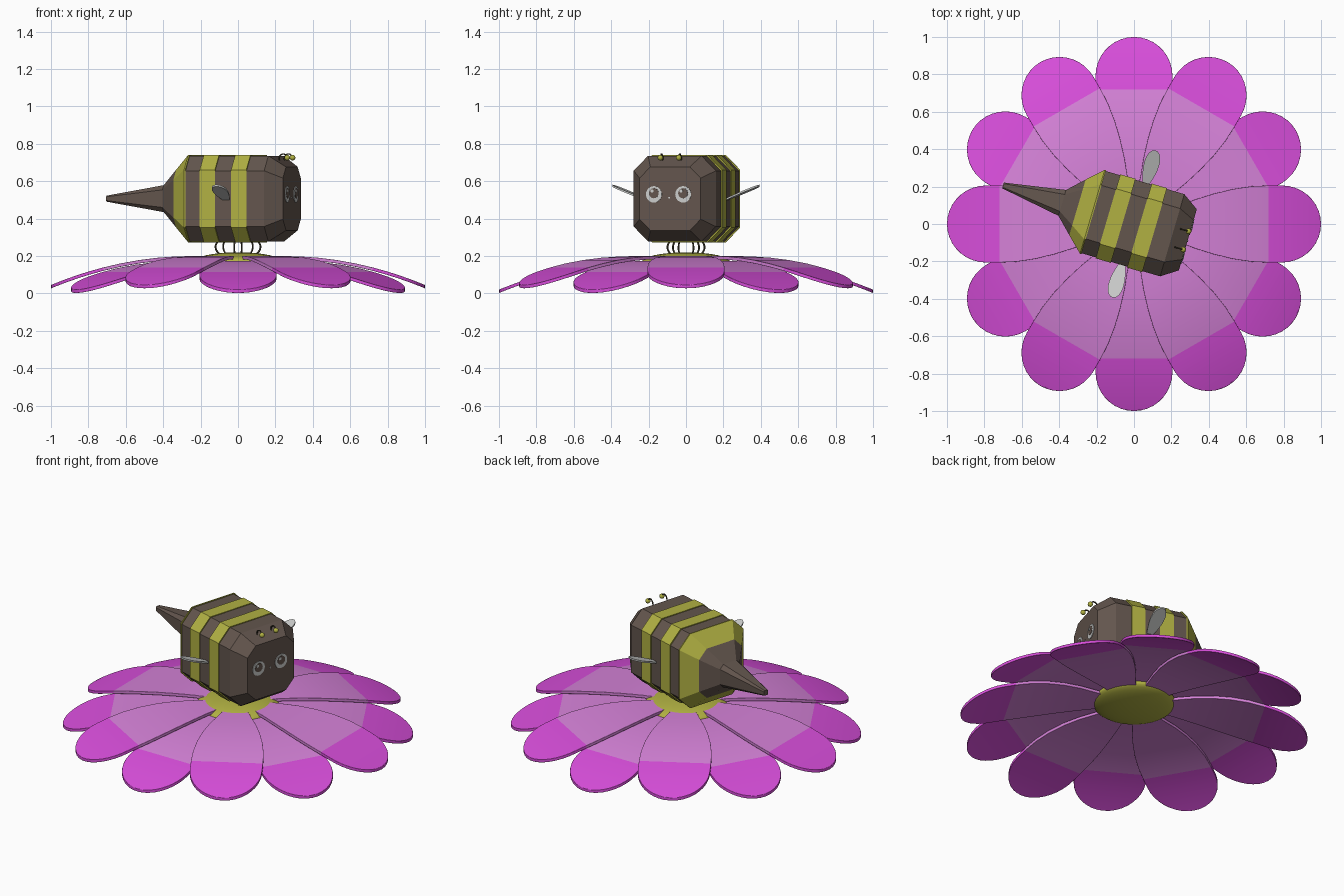
import bpy, bmesh, math
from mathutils import Matrix, Vector

if "Cube" in bpy.data.objects:
    bpy.data.objects.remove(bpy.data.objects["Cube"])


def material(name, rgb):
    m = bpy.data.materials.new(name)
    m.diffuse_color = (*rgb, 1)
    m.use_nodes = True
    m.node_tree.nodes["Principled BSDF"].inputs["Base Color"].default_value = m.diffuse_color
    return m


MAGENTA = material("magenta", (0.68, 0.075, 0.70))
PINK = material("light_pink", (0.66, 0.22, 0.68))
YELLOW = material("yellow", (0.44, 0.44, 0.055))
BROWN = material("brown", (0.125, 0.092, 0.075))
PALE = material("pale_grey", (0.60, 0.61, 0.60))
DARK = material("dark_olive", (0.05, 0.042, 0.025))

# The bee is built along local +x, then turned towards the front right
BEE = Matrix.Rotation(math.radians(-16.4), 4, 'Z')
MID_Z = 0.507


def finish(bm, name, mats, matrix=Matrix(), smooth=None):
    bmesh.ops.recalc_face_normals(bm, faces=bm.faces)
    me = bpy.data.meshes.new(name)
    bm.to_mesh(me)
    bm.free()
    for m in mats:
        me.materials.append(m)
    ob = bpy.data.objects.new(name, me)
    bpy.context.collection.objects.link(ob)
    ob.matrix_world = matrix
    if smooth:
        bpy.ops.object.select_all(action='DESELECT')
        ob.select_set(True)
        bpy.context.view_layer.objects.active = ob
        bpy.ops.object.shade_smooth_by_angle(angle=math.radians(smooth))
    return ob


def ball(name, centre, radii, mat, matrix=Matrix(), seg=16):
    bm = bmesh.new()
    bmesh.ops.create_uvsphere(bm, u_segments=seg, v_segments=seg // 2, radius=1)
    bmesh.ops.transform(bm, verts=bm.verts,
                        matrix=Matrix.Translation(centre) @ Matrix.Diagonal((*radii, 1)))
    return finish(bm, name, [mat], matrix, 60)


def wire(name, points, radius, mat):
    cu = bpy.data.curves.new(name, 'CURVE')
    cu.dimensions = '3D'
    cu.bevel_depth = radius
    cu.bevel_resolution = 1
    cu.resolution_u = 5
    cu.use_fill_caps = True
    sp = cu.splines.new('BEZIER')
    sp.bezier_points.add(len(points) - 1)
    for bp, p in zip(sp.bezier_points, points):
        bp.co = p
        bp.handle_left_type = bp.handle_right_type = 'AUTO'
    cu.materials.append(mat)
    ob = bpy.data.objects.new(name, cu)
    bpy.context.collection.objects.link(ob)
    ob.matrix_world = BEE


def plate(name, x, y, z, radius, mat, depth=0.004):
    """Thin disc facing local +x."""
    bm = bmesh.new()
    bmesh.ops.create_cone(bm, cap_ends=True, segments=24, radius1=radius, radius2=radius, depth=depth)
    bmesh.ops.transform(bm, verts=bm.verts,
                        matrix=Matrix.Translation((x, y, z)) @ Matrix.Rotation(math.pi / 2, 4, 'Y'))
    finish(bm, name, [mat], BEE)


# Petals: outline of (radius, half width), narrow inside and round at the tip
OUTLINE = [(0.12, 0.0), (0.128, 0.035), (0.15, 0.062), (0.19, 0.082), (0.24, 0.098),
           (0.33, 0.132), (0.43, 0.163), (0.53, 0.187), (0.63, 0.202), (0.72, 0.206)]
for k in range(10):
    t = math.pi / 2 * k / 9
    OUTLINE.append((0.79 + 0.21 * math.sin(t), 0.206 * math.cos(t)))


def petal(i):
    bm = bmesh.new()
    top = 0.2 if i % 2 == 0 else 0.175       # two alternating layers
    rows = []
    for r, w in OUTLINE:
        z = top - 0.275 * max(0, r - 0.25) ** 2
        rows.append([bm.verts.new((r, w * j / 3, z)) for j in range(-3, 4)])
    for a, b in zip(rows, rows[1:]):
        for j in range(6):
            bm.faces.new((a[j], b[j], b[j + 1], a[j + 1]))
    bmesh.ops.remove_doubles(bm, verts=bm.verts, dist=0.0005)
    for f in bm.faces:
        f.material_index = 0 if f.calc_center_median().x > 0.72 else 1
    bmesh.ops.recalc_face_normals(bm, faces=bm.faces)
    if sum(f.normal.z for f in bm.faces) < 0:
        bmesh.ops.reverse_faces(bm, faces=bm.faces)
    # give thickness downwards
    under = bmesh.ops.extrude_face_region(bm, geom=bm.faces[:])
    for g in under["geom"]:
        if isinstance(g, bmesh.types.BMVert):
            g.co.z -= 0.018
    for f in bm.faces:
        f.material_index = 0 if f.calc_center_median().x > 0.72 else 1
    ob = finish(bm, f"petal_{i + 1}", [MAGENTA, PINK],
                Matrix.Rotation(math.radians(30 * i), 4, 'Z'), 50)
    bev = ob.modifiers.new("round_rim", 'BEVEL')
    bev.width = 0.006
    bev.segments = 2
    bev.limit_method = 'ANGLE'
    bev.angle_limit = math.radians(50)


for i in range(12):
    petal(i)

ball("flower_centre", (0, 0, 0.17), (0.235, 0.235, 0.05), YELLOW, seg=32)

# Body: octagonal rings of (position, half size, chamfer, colour of the next strip)
H, S = 0.229, 0.234
RINGS = [(-0.73, 0.016, 0.006, 0), (-0.40, 0.072, 0.025, 0), (-0.315, 0.155, 0.055, 1),
         (-0.232, S, 0.08, 1), (-0.225, S, 0.08, 1), (-0.225, H, 0.08, 0),
         (-0.145, H, 0.08, 1), (-0.145, S, 0.08, 1), (-0.06, S, 0.08, 1), (-0.06, H, 0.08, 0),
         (0.03, H, 0.08, 1), (0.03, S, 0.08, 1), (0.115, S, 0.08, 1), (0.115, H, 0.08, 0),
         (0.213, H, 0.08, 0), (0.30, 0.17, 0.06, 0)]
bm = bmesh.new()
loops = []
for x, h, c, _ in RINGS:
    d = h - c
    pts = [(h, d), (d, h), (-d, h), (-h, d), (-h, -d), (-d, -h), (d, -h), (h, -d)]
    loops.append([bm.verts.new((x, y, MID_Z + z)) for y, z in pts])
for a, b, ring in zip(loops, loops[1:], RINGS):
    for j in range(8):
        f = bm.faces.new((a[j], a[(j + 1) % 8], b[(j + 1) % 8], b[j]))
        f.material_index = ring[3]
bm.faces.new(loops[0])
bm.faces.new(loops[-1])
finish(bm, "bee_body", [BROWN, YELLOW], BEE)

# Face: eyes with pupils and glints, and a tiny mouth
for side, y in (("left", 0.073), ("right", -0.09)):
    plate(f"{side}_eye", 0.301, y, 0.53, 0.044, PALE)
    plate(f"{side}_pupil", 0.303, y, 0.536, 0.027, BROWN)
    plate(f"{side}_glint", 0.305, y - 0.010, 0.548, 0.009, PALE)
plate("mouth", 0.301, -0.005, 0.512, 0.005, PALE)

# Wings, legs and antennae on both sides
for side, s in (("left", 1), ("right", -1)):
    bm = bmesh.new()
    n = 28
    ring = []
    for k in range(n):
        t = 2 * math.pi * k / n
        along = 0.5 - 0.5 * math.cos(t)          # 0 at the root, 1 at the tip
        x = math.sin(t) * (0.026 + 0.026 * along)
        ring.append(bm.verts.new((x, s * (0.205 + 0.205 * along), 0.50 + 0.082 * along)))
    face = bm.faces.new(ring)
    up = bmesh.ops.extrude_face_region(bm, geom=[face])
    for g in up["geom"]:
        if isinstance(g, bmesh.types.BMVert):
            g.co.z -= 0.010
    finish(bm, f"{side}_wing", [PALE], BEE, 40)

    for k, x in enumerate((-0.088, 0, 0.088)):
        out = 0.16 * x
        wire(f"{side}_leg_{k + 1}", [(x * 0.95, s * 0.055, 0.29), (x + out, s * 0.070, 0.262),
                                     (x + out, s * 0.072, 0.238), (x, s * 0.062, 0.212)], 0.005, DARK)

    y = s * 0.051 - 0.006
    wire(f"{side}_antenna", [(0.245, y, 0.705), (0.25, y, 0.735), (0.272, y, 0.746),
                             (0.29, y, 0.73)], 0.004, DARK)
    ball(f"{side}_antenna_tip", (0.291, y, 0.726), (0.015, 0.015, 0.015), YELLOW, BEE)
